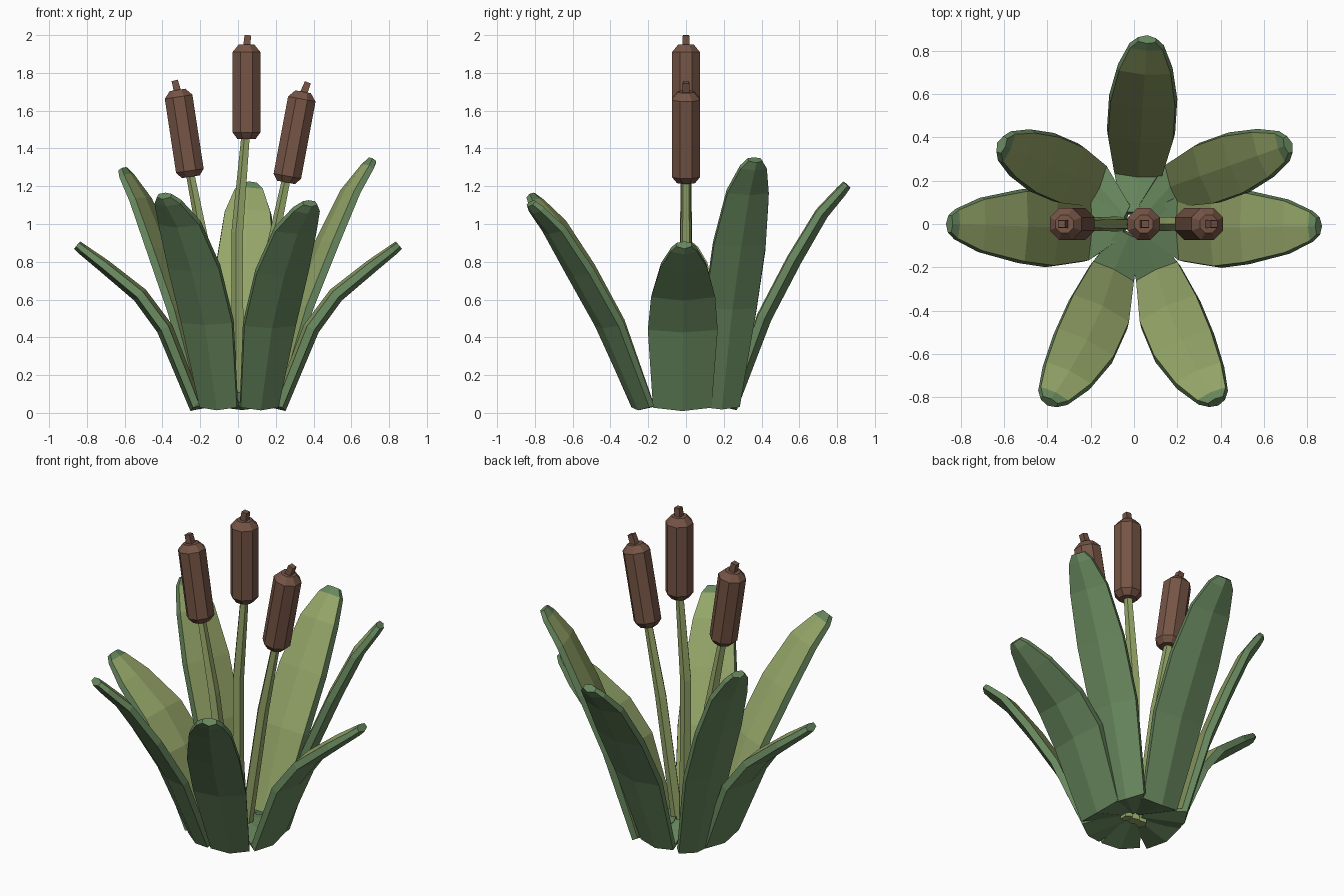
import bpy, math
from mathutils import Vector

cube = bpy.data.objects.get("Cube")
if cube:
    bpy.data.objects.remove(cube, do_unlink=True)


def material(name, rgb):
    m = bpy.data.materials.new(name)
    m.use_nodes = True
    m.diffuse_color = (*rgb, 1)
    m.node_tree.nodes["Principled BSDF"].inputs["Base Color"].default_value = (*rgb, 1)
    return m


DARK = material("leaf_green", (0.135, 0.24, 0.11))
LIGHT = material("pale_green", (0.30, 0.38, 0.14))
BROWN = material("brown", (0.18, 0.09, 0.06))


def loft(name, rings, mats, pale=lambda seg, side: False):
    """Skin a list of closed rings, with both ends capped."""
    n = len(rings[0])
    verts = [v for ring in rings for v in ring]
    faces, slots = [], []
    for i in range(len(rings) - 1):
        for k in range(n):
            j = (k + 1) % n
            faces.append((i * n + k, i * n + j, (i + 1) * n + j, (i + 1) * n + k))
            slots.append(1 if pale(i, k) else 0)
    faces.append(tuple(reversed(range(n))))
    faces.append(tuple(range(len(verts) - n, len(verts))))
    slots += [0, 0]
    me = bpy.data.meshes.new(name)
    me.from_pydata(verts, [], faces)
    for m in mats:
        me.materials.append(m)
    me.polygons.foreach_set("material_index", slots)
    me.update()
    ob = bpy.data.objects.new(name, me)
    bpy.context.collection.objects.link(ob)
    return ob


def tube(name, points, radii, sides, mat):
    """Tapered prism along a path in the x-z plane."""
    pts = [Vector((x, 0, z)) for x, z in points]
    across = Vector((0, 1, 0))
    rings = []
    for i, p in enumerate(pts):
        t = (pts[min(i + 1, len(pts) - 1)] - pts[max(i - 1, 0)]).normalized()
        u = across.cross(t)
        ring = []
        for k in range(sides):
            a = math.tau * (k + .5) / sides
            ring.append(p + radii[i] * (u * math.cos(a) + across * math.sin(a)))
        rings.append(ring)
    return loft(name, rings, [mat])


# Leaf profiles: fraction outward, fraction up, width
TALL = [(0, 0, .22), (.28, .4, .30), (.54, .66, .30), (.78, .87, .24), (.95, .97, .15), (1, 1, .08)]
ARCHED = [(0, 0, .31), (.26, .48, .37), (.47, .69, .34), (.77, .87, .25), (.95, .97, .14), (1, 1, .08)]


def leaf(name, base, tip, height, profile, scale=1.0, bow=0.0):
    """Thick blade with a foot bent in to the middle, pale on its inner face."""
    base, tip = Vector((*base, 0)), Vector((*tip, 0))
    out, up = (tip - base).normalized(), Vector((0, 0, 1))
    side = out.cross(up)
    z0 = 0.04
    spine = [(base * 0.2 + up * 0.09, 0.11)]
    for t, s, w in profile:
        bend = side * bow * 4 * t * (1 - t)
        spine.append((base.lerp(tip, t) + bend + up * (z0 + s * (height - z0)), w * scale))
    rings = []
    for i, (c, w) in enumerate(spine):
        d = spine[min(i + 1, len(spine) - 1)][0] - spine[max(i - 1, 0)][0]
        n = (up * d.dot(out) - out * d.z).normalized() * (0.018 + 0.06 * w)
        edge = side * w * .5
        rings.append([c + n * .6 - edge * .95, c + n, c + n * .6 + edge * .95,
                      c - n * .5 + edge, c - n * 1.2, c - n * .5 - edge])
    last = len(rings) - 2
    return loft(name, rings, [DARK, LIGHT], lambda seg, k: 0 < seg < last and k < 2)


leaf("left_leaf", (.22, -.02), (.85, -.01), .89, ARCHED)
leaf("right_leaf", (-.22, -.02), (-.85, 0), .89, ARCHED)
leaf("back_leaf", (.02, .24), (.06, .85), 1.21, TALL, 1.05)
leaf("back_left_leaf", (.19, .18), (.71, .365), 1.34, TALL, .97)
leaf("back_right_leaf", (-.18, .18), (-.61, .365), 1.29, TALL, .97)
leaf("front_left_leaf", (.11, -.23), (.38, -.82), 1.11, TALL, 1.0, .03)
leaf("front_right_leaf", (-.10, -.23), (-.39, -.82), 1.15, TALL, 1.0, -.03)

# Reeds: stem sway, stem foot, head bottom, head top, spike end
REEDS = {
    "middle": (-.03, (0, .04), (.045, 1.45), (.045, 1.95), (.052, 2.0)),
    "right": (.015, (-.05, .04), (-.25, 1.25), (-.32, 1.71), (-.335, 1.76)),
    "left": (-.015, (.05, .04), (.255, 1.22), (.345, 1.70), (.37, 1.75)),
}
for name, (sway, *ends) in REEDS.items():
    foot, low, high, spike = map(Vector, ends)
    bend = foot.lerp(low, .65) + Vector((sway, 0))
    tube(name + "_stem", [foot, bend, low.lerp(high, .1)], [.036, .034, .024], 5, LIGHT)
    tube(name + "_reed_head", [low, low.lerp(high, .07), low.lerp(high, .92), high],
         [.052, .08, .08, .045], 8, BROWN)
    tube(name + "_reed_spike", [low.lerp(high, .95), spike], [.028, .024], 4, BROWN)
